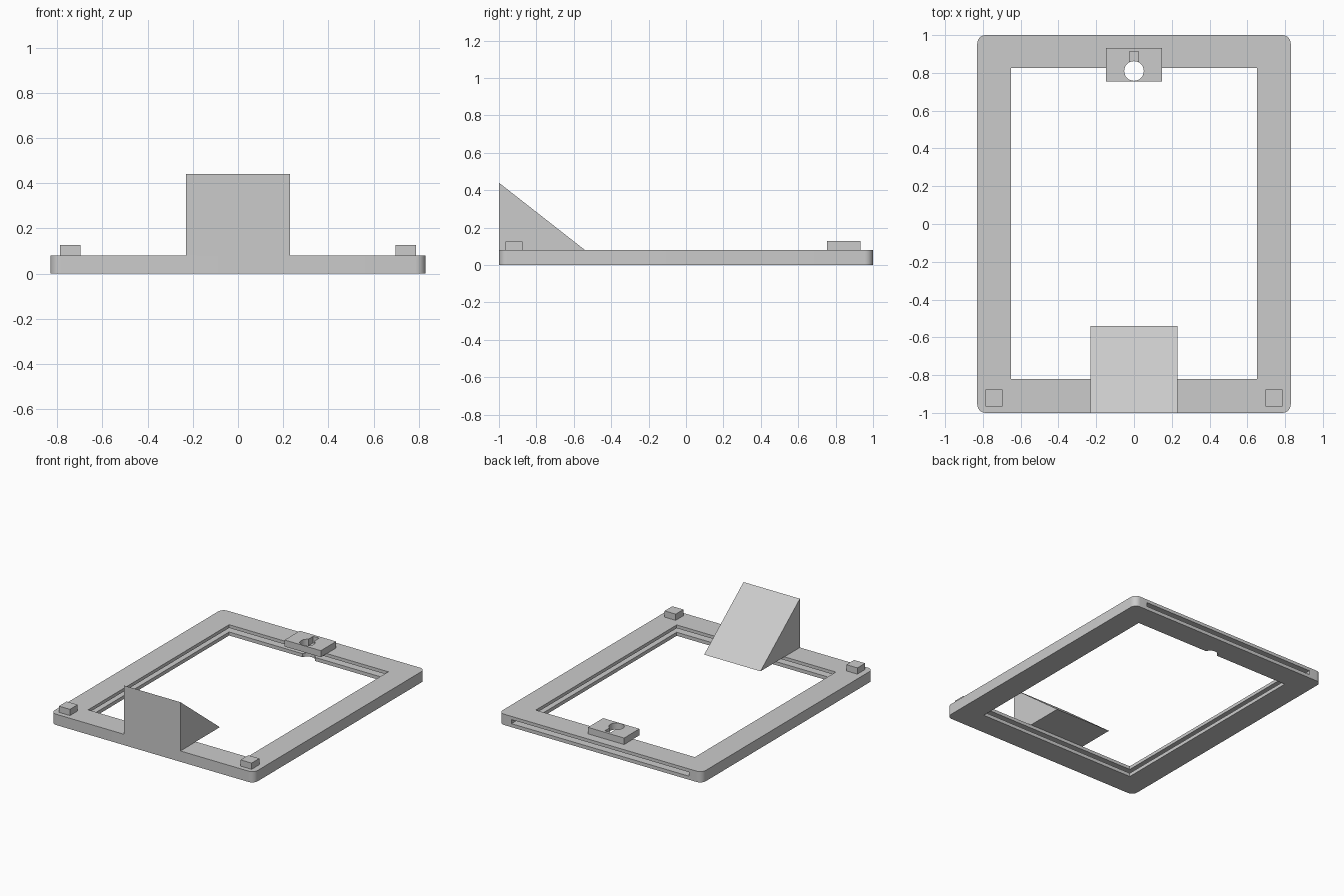
import bpy, bmesh, math

if "Cube" in bpy.data.objects:
    bpy.data.objects.remove(bpy.data.objects["Cube"], do_unlink=True)

grey = bpy.data.materials.new("plain grey")
grey.use_nodes = True
colour = (0.6, 0.6, 0.6, 1)
grey.diffuse_color = colour
grey.node_tree.nodes["Principled BSDF"].inputs["Base Color"].default_value = colour


def prism(name, points, depth):
    """Extrude a closed 3D outline along the vector depth."""
    bm = bmesh.new()
    face = bm.faces.new([bm.verts.new(p) for p in points])
    new = bmesh.ops.extrude_face_region(bm, geom=[face])["geom"]
    bmesh.ops.translate(bm, vec=depth, verts=[v for v in new if isinstance(v, bmesh.types.BMVert)])
    bmesh.ops.recalc_face_normals(bm, faces=bm.faces)
    mesh = bpy.data.meshes.new(name)
    bm.to_mesh(mesh)
    bm.free()
    mesh.materials.append(grey)
    obj = bpy.data.objects.new(name, mesh)
    bpy.context.collection.objects.link(obj)
    return obj


def box(name, x0, x1, y0, y1, z0, z1):
    return prism(name, [(x0, y0, z0), (x1, y0, z0), (x1, y1, z0), (x0, y1, z0)], (0, 0, z1 - z0))


def arc(cx, cy, r, start, end, steps):
    angles = [math.radians(start + (end - start) * i / steps) for i in range(steps + 1)]
    return [(cx + r * math.cos(a), cy + r * math.sin(a)) for a in angles]


def activate(obj):
    bpy.ops.object.select_all(action="DESELECT")
    obj.select_set(True)
    bpy.context.view_layer.objects.active = obj


def cut(obj, cutter):
    mod = obj.modifiers.new("cut", "BOOLEAN")
    mod.operation = "DIFFERENCE"
    mod.solver = "EXACT"
    mod.object = cutter
    cutter.hide_render = True
    activate(obj)
    bpy.ops.object.modifier_apply(modifier=mod.name)
    bpy.data.objects.remove(cutter, do_unlink=True)


W, T, R = 0.83, 0.08, 0.045

# Frame with rounded corners
outline = []
for i, (sx, sy) in enumerate([(1, 1), (-1, 1), (-1, -1), (1, -1)]):
    outline += arc(sx * (W - R), sy * (1 - R), R, i * 90, i * 90 + 90, 8)
frame = prism("frame", [(x, y, 0) for x, y in outline], (0, 0, T))

# Window opening, and the sheet slot that is open at the back edge
cut(frame, box("window_cutter", -0.65, 0.65, -0.82, 0.825, -0.1, 0.2))
cut(frame, box("slot_cutter", -0.725, 0.725, -0.895, 1.1, 0.026, 0.056))

# Hanger plate with keyhole
plate = box("hanger_plate", -0.148, 0.148, 0.755, 0.933, T, 0.128)
hole = [(x, y, -0.1) for x, y in arc(0, 0.81, 0.052, 0, 348.75, 31)]
cut(frame, prism("hole_cutter", hole, (0, 0, 0.3)))
cut(plate, prism("hole_cutter", hole, (0, 0, 0.3)))
cut(plate, box("neck_cutter", -0.024, 0.024, 0.81, 0.912, 0.0, 0.2))

# Wedge stand at the front
prism("wedge_stand", [(-0.23, -1, T), (-0.23, -0.54, T), (-0.23, -1, 0.44)], (0.46, 0, 0))

# Corner feet
for side, x in (("right", -0.742), ("left", 0.742)):
    box(side + "_foot", x - 0.045, x + 0.045, -0.965, -0.875, T, 0.126)

for obj in (frame, plate):
    activate(obj)
    bpy.ops.object.shade_smooth_by_angle(angle=math.radians(30))
